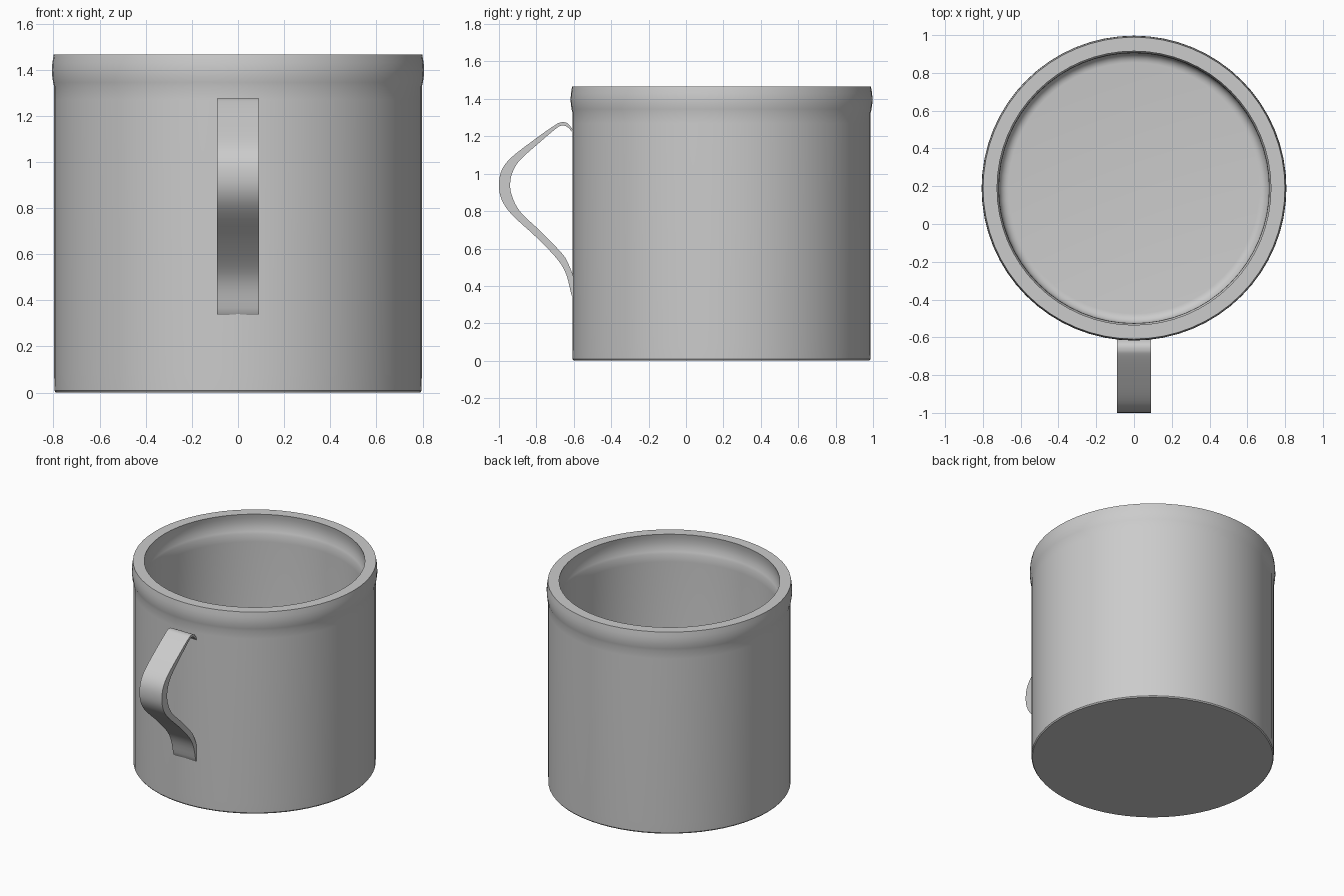
import bpy, bmesh, math
from mathutils import Vector

if "Cube" in bpy.data.objects:
    bpy.data.objects.remove(bpy.data.objects["Cube"])

CUP_Y = 0.19
SEGMENTS = 64


def finish(name, bm):
    bmesh.ops.recalc_face_normals(bm, faces=bm.faces[:])
    mesh = bpy.data.meshes.new(name)
    bm.to_mesh(mesh)
    bm.free()
    obj = bpy.data.objects.new(name, mesh)
    bpy.context.collection.objects.link(obj)
    bpy.ops.object.select_all(action='DESELECT')
    obj.select_set(True)
    bpy.context.view_layer.objects.active = obj
    bpy.ops.object.shade_smooth_by_angle(angle=math.radians(35))
    return obj


def lathe(name, profile, segments):
    bm = bmesh.new()
    verts = [bm.verts.new((r, 0, z)) for r, z in profile]
    edges = [bm.edges.new(pair) for pair in zip(verts, verts[1:])]
    bmesh.ops.spin(bm, geom=verts + edges, cent=(0, 0, 0), axis=(0, 0, 1),
                   angle=math.tau, steps=segments, use_duplicate=False)
    bmesh.ops.remove_doubles(bm, verts=bm.verts[:], dist=1e-5)
    return finish(name, bm)


def smooth_path(points, steps):
    """Catmull-Rom curve through the points."""
    p = [Vector(q) for q in points]
    p = [2 * p[0] - p[1]] + p + [2 * p[-1] - p[-2]]
    out = []
    for a, b, c, d in zip(p, p[1:], p[2:], p[3:]):
        for i in range(steps):
            t = i / steps
            out.append(0.5 * (2 * b + (c - a) * t + (2 * a - 5 * b + 4 * c - d) * t ** 2
                              + (3 * b - a - 3 * c + d) * t ** 3))
    return out + [p[-2]]


# Cup: outer wall, bulged rim, inner groove, wall and rounded floor
fillet = [(0.665 + 0.05 * math.cos(a), 0.13 - 0.05 * math.sin(a))
          for a in (math.pi / 2 * i / 6 for i in range(7))]
cup = lathe("cup_body", [
    (0, 0), (0.79, 0), (0.796, 0.008), (0.797, 0.08), (0.797, 1.27), (0.797, 1.325),
    (0.802, 1.345), (0.806, 1.375), (0.807, 1.40), (0.805, 1.43), (0.799, 1.465),
    (0.725, 1.465), (0.731, 1.435), (0.733, 1.40), (0.730, 1.37), (0.722, 1.34),
    (0.716, 1.325), (0.715, 1.27)] + fillet + [(0, 0.08)], SEGMENTS)
cup.location.y = CUP_Y

# Handle: flat strap swept between an outer and an inner side curve (y, z)
outer = smooth_path([
    (-0.59, 1.21), (-0.612, 1.245), (-0.635, 1.27), (-0.665, 1.275), (-0.70, 1.26),
    (-0.80, 1.19), (-0.93, 1.09), (-0.985, 1.02), (-1.0, 0.94), (-0.985, 0.86),
    (-0.93, 0.78), (-0.80, 0.66), (-0.69, 0.545), (-0.64, 0.46), (-0.61, 0.345),
    (-0.59, 0.34)], 4)
inner = smooth_path([
    (-0.585, 1.20), (-0.61, 1.225), (-0.635, 1.25), (-0.665, 1.257), (-0.70, 1.237),
    (-0.785, 1.165), (-0.89, 1.07), (-0.93, 1.0), (-0.94, 0.94), (-0.93, 0.88),
    (-0.885, 0.795), (-0.77, 0.685), (-0.66, 0.57), (-0.63, 0.52), (-0.605, 0.46),
    (-0.59, 0.41)], 4)
bm = bmesh.new()
rings = [[bm.verts.new((x, q.x, q.y)) for x, q in
          ((-0.09, o), (0.09, o), (0.09, i), (-0.09, i))] for o, i in zip(outer, inner)]
for r0, r1 in zip(rings, rings[1:]):
    for k in range(4):
        n = (k + 1) % 4
        bm.faces.new((r0[k], r0[n], r1[n], r1[k]))
bm.faces.new(rings[0])
bm.faces.new(rings[-1])
finish("handle", bm)
